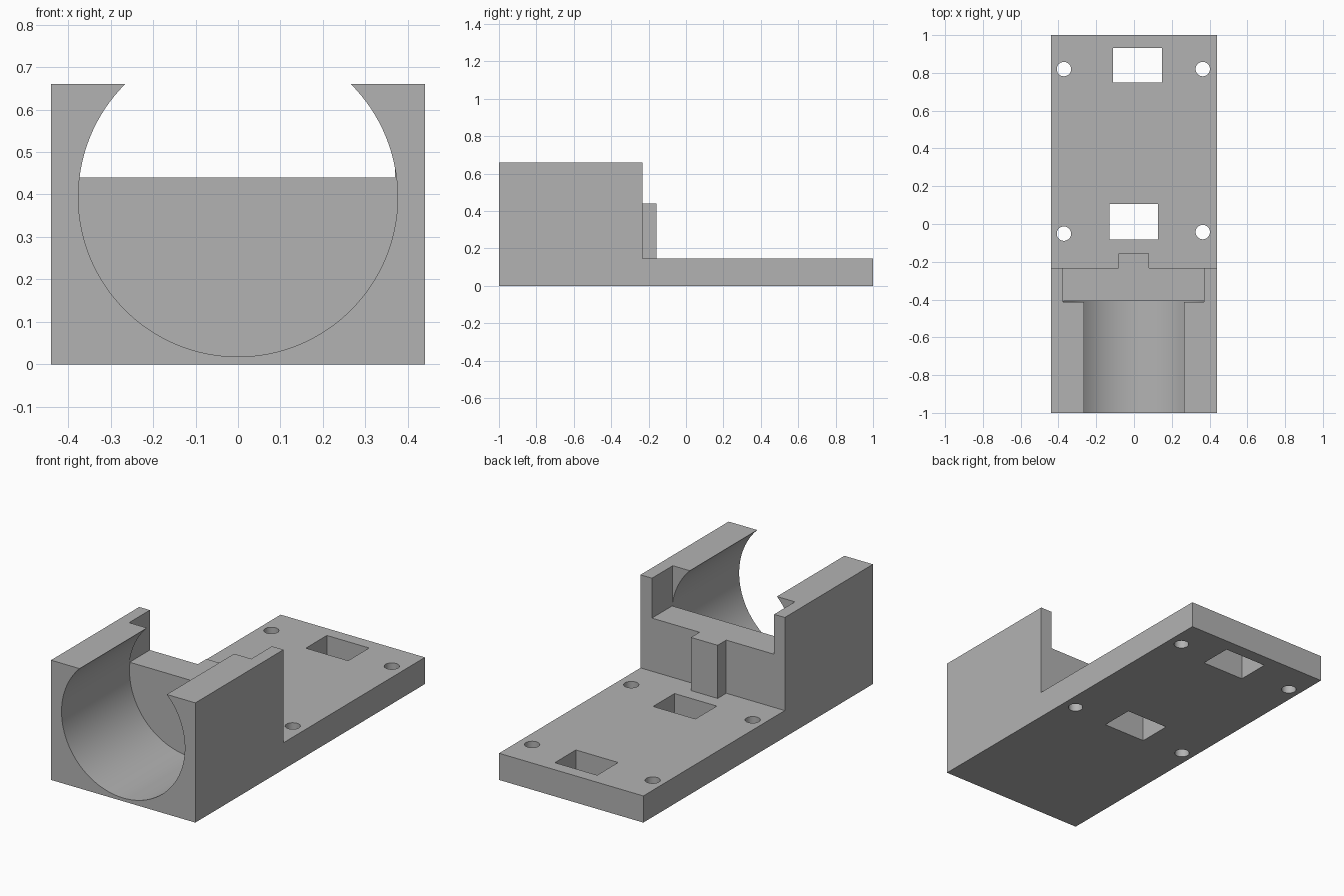
import bpy, math

if "Cube" in bpy.data.objects:
    bpy.data.objects.remove(bpy.data.objects["Cube"], do_unlink=True)

grey = bpy.data.materials.new("plain_grey")
grey.use_nodes = True
COLOUR = (0.45, 0.45, 0.45, 1)
grey.diffuse_color = COLOUR
grey.node_tree.nodes["Principled BSDF"].inputs["Base Color"].default_value = COLOUR


def box(name, x, y, z):
    """Box spanning the given (min, max) ranges."""
    bpy.ops.mesh.primitive_cube_add(size=1)
    ob = bpy.context.object
    ob.name = name
    for i, (lo, hi) in enumerate((x, y, z)):
        ob.scale[i] = hi - lo
        ob.location[i] = (lo + hi) / 2
    bpy.ops.object.transform_apply(location=True, rotation=True, scale=True)
    ob.data.materials.append(grey)
    return ob


def cylinder(name, radius, depth, location, sides, tilt=0):
    bpy.ops.mesh.primitive_cylinder_add(vertices=sides, radius=radius, depth=depth,
                                        location=location, rotation=(tilt, 0, 0))
    ob = bpy.context.object
    ob.name = name
    ob.data.materials.append(grey)
    return ob


def combine(target, tool, operation):
    """Apply a boolean with the tool, then drop the tool."""
    mod = target.modifiers.new(operation, "BOOLEAN")
    mod.object, mod.operation, mod.solver = tool, operation, "EXACT"
    bpy.context.view_layer.objects.active = target
    bpy.ops.object.modifier_apply(modifier=mod.name)
    bpy.data.objects.remove(tool, do_unlink=True)


W, BASE, TOP, STEP, LEDGE = 0.44, 0.147, 0.66, -0.232, 0.44

# One solid body: side profile of plate and raised block, extruded across x
profile = [(-1, 0), (1, 0), (1, BASE), (STEP, BASE), (STEP, TOP), (-1, TOP)]
n = len(profile)
verts = [(x, y, z) for x in (-W, W) for y, z in profile]
faces = [tuple(reversed(range(n))), tuple(range(n, 2 * n))]
faces += [(i, (i + 1) % n, n + (i + 1) % n, n + i) for i in range(n)]
mesh = bpy.data.meshes.new("motor_mount")
mesh.from_pydata(verts, [], faces)
mesh.materials.append(grey)
mount = bpy.data.objects.new("motor_mount", mesh)
bpy.context.collection.objects.link(mount)

# Locating rib behind the block
combine(mount, box("rear_rib", (-0.083, 0.08), (STEP - 0.05, -0.157), (BASE - 0.05, LEDGE)), "UNION")

# Round cradle, open at the front and through the top
bore_end, front = -0.408, -1.1
combine(mount, cylinder("cradle_bore", 0.376, bore_end - front,
                        (0, (bore_end + front) / 2, 0.394), 128, math.pi / 2), "DIFFERENCE")

# Notch above the rear wall of the cradle
combine(mount, box("rear_notch", (-0.375, 0.37), (-0.413, -0.1), (LEDGE, 0.8)), "DIFFERENCE")

# Rectangular windows in the plate
for x, y in (((-0.11, 0.148), (0.748, 0.931)), ((-0.131, 0.127), (-0.081, 0.105))):
    combine(mount, box("plate_window", x, y, (-0.1, 0.3)), "DIFFERENCE")

# Screw holes in the plate
for x, y in ((-0.371, 0.82), (0.364, 0.82), (-0.371, -0.051), (0.364, -0.043)):
    combine(mount, cylinder("screw_hole", 0.038, 0.6, (x, y, 0.1), 48), "DIFFERENCE")

# Smooth curved walls, sharp edges elsewhere
bpy.ops.object.select_all(action="DESELECT")
mount.select_set(True)
bpy.context.view_layer.objects.active = mount
bpy.ops.object.shade_smooth_by_angle(angle=math.radians(30))
